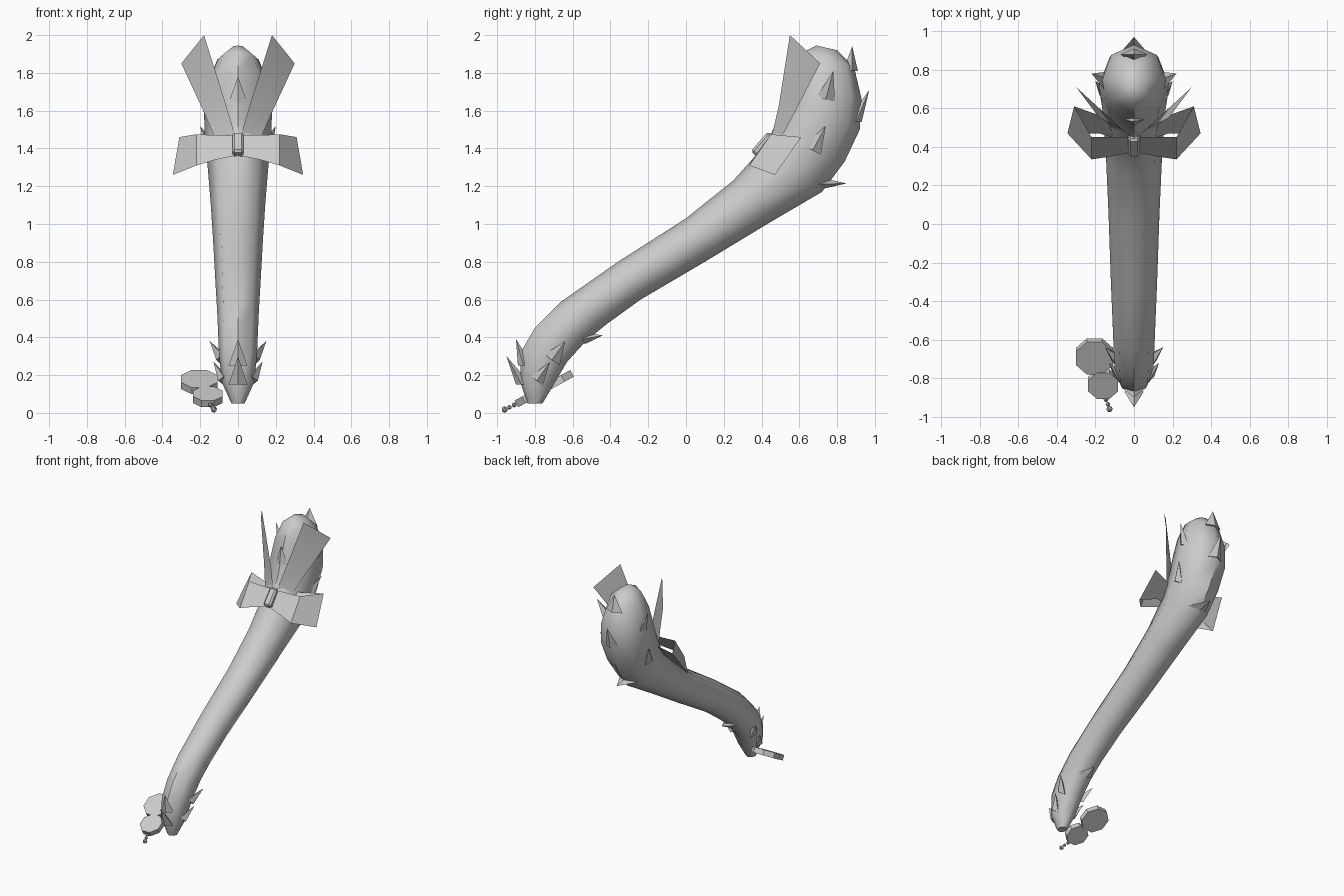
import bpy, bmesh, math
from mathutils import Vector, Matrix

cube = bpy.data.objects.get("Cube")
if cube:
    bpy.data.objects.remove(cube)

grey = bpy.data.materials.new("light_grey")
grey.use_nodes = True
grey.diffuse_color = (0.6, 0.6, 0.6, 1)
grey.node_tree.nodes["Principled BSDF"].inputs["Base Color"].default_value = grey.diffuse_color


def finish(name, bm, angle=0, closed=True):
    if closed:
        bmesh.ops.recalc_face_normals(bm, faces=bm.faces[:])
    mesh = bpy.data.meshes.new(name)
    bm.to_mesh(mesh)
    bm.free()
    mesh.materials.append(grey)
    obj = bpy.data.objects.new(name, mesh)
    bpy.context.collection.objects.link(obj)
    if angle:
        bpy.ops.object.select_all(action='DESELECT')
        obj.select_set(True)
        bpy.context.view_layer.objects.active = obj
        bpy.ops.object.shade_smooth_by_angle(angle=math.radians(angle))
    return obj


def loft(name, rows, angle, wrap=False, caps=False):
    bm = bmesh.new()
    rings = [[bm.verts.new(p) for p in row] for row in rows]
    n = len(rings[0])
    for a, b in zip(rings, rings[1:]):
        for i in range(n if wrap else n - 1):
            j = (i + 1) % n
            bm.faces.new((a[i], a[j], b[j], b[i]))
    if caps:
        bm.faces.new(rings[0])
        bm.faces.new(rings[-1])
    return finish(name, bm, angle)


# Tail body: front point, back point (y, z) and half width of each ring
sections = [
    ((-.84, .05), (-.76, .05), .035), ((-.88, .17), (-.70, .15), .085),
    ((-.87, .33), (-.63, .27), .10), ((-.80, .45), (-.53, .38), .105),
    ((-.66, .59), (-.42, .47), .11), ((-.36, .80), (-.24, .60), .12),
    ((0, 1.03), (.10, .80), .132), ((.25, 1.23), (.43, 1.0), .145),
    ((.42, 1.42), (.72, 1.17), .16), ((.49, 1.56), (.84, 1.33), .175),
    ((.53, 1.68), (.92, 1.50), .18), ((.57, 1.80), (.93, 1.66), .165),
    ((.62, 1.91), (.89, 1.83), .11), ((.69, 1.945), (.80, 1.92), .035)]
rows = []
for front, back, width in sections:
    f, b = Vector((0, *front)), Vector((0, *back))
    mid, half = (f + b) / 2, (f - b) / 2
    rows.append([mid + half * math.cos(k * math.tau / 8)
                 + Vector((width * math.sin(k * math.tau / 8), 0, 0)) for k in range(8)])
loft("tail_body", rows, 50, wrap=True, caps=True)


# Fur tufts: flattened pyramids
def tuft(name, base, tip, out, width):
    base, tip, out = Vector(base), Vector(tip), Vector(out)
    side = (tip - base).cross(out).normalized() * width
    bm = bmesh.new()
    ring = [bm.verts.new(base + d) for d in (side, out * .03, -side, out * -.05)]
    top = bm.verts.new(tip)
    for i in range(4):
        bm.faces.new((ring[i], ring[(i + 1) % 4], top))
    bm.faces.new(ring)
    finish(name, bm)


tuft("back_lower_tuft", (0, .70, 1.21), (0, .85, 1.215), (0, .5, -.86), .08)
tuft("back_middle_tuft", (0, .90, 1.54), (0, .97, 1.71), (0, 1, 0), .06)
tuft("crown_tuft", (0, .88, 1.81), (0, .88, 1.94), (0, 1, 0), .07)
tuft("front_tuft", (0, .54, 1.64), (0, .53, 1.78), (0, -1, 0), .05)
tuft("tip_front_upper_tuft", (0, -.86, .25), (0, -.90, .39), (0, -1, 0), .05)
tuft("tip_front_lower_tuft", (0, -.87, .15), (0, -.95, .30), (0, -1, 0), .05)
tuft("tip_back_tuft", (0, -.55, .39), (0, -.44, .41), (0, .5, -.86), .06)

for s, side in ((1, "left"), (-1, "right")):
    out = (s, 0, 0)
    tuft(side + "_crown_tuft", (s * .15, .74, 1.66), (s * .22, .78, 1.81), out, .05)
    tuft(side + "_neck_tuft", (s * .15, .67, 1.39), (s * .20, .74, 1.52), out, .05)
    tuft(side + "_tip_upper_tuft", (s * .085, -.71, .28), (s * .15, -.64, .38), out, .05)
    tuft(side + "_tip_lower_tuft", (s * .075, -.79, .17), (s * .13, -.72, .27), out, .04)

    # Bow loop: a ribbon band open at its top and bottom edges
    lower = [(.02, .37, 1.36), (.12, .35, 1.34), (.22, .335, 1.31),
             (.345, .47, 1.26), (.18, .47, 1.33), (.02, .42, 1.36)]
    upper = [(.02, .45, 1.47), (.12, .45, 1.47), (.22, .45, 1.475),
             (.31, .61, 1.46), (.17, .56, 1.45), (.02, .48, 1.45)]
    loft(side + "_bow_loop", [[(s * x, y, z) for x, y, z in r] for r in (lower, upper)], 35)

    # Loose ribbon end
    inner = [(.01, .45, 1.45), (.06, .49, 1.62), (.18, .55, 2.0)]
    outer = [(.11, .49, 1.43), (.175, .57, 1.58), (.30, .71, 1.85)]
    loft(side + "_ribbon_end", [[(s * x, y, z) for x, y, z in r] for r in (inner, outer)], 35)

# Bow knot
bm = bmesh.new()
bmesh.ops.create_cube(bm, size=1, matrix=Matrix.Translation((0, .415, 1.415))
                      @ Matrix.Rotation(math.radians(-41), 4, 'X')
                      @ Matrix.Diagonal((.06, .07, .14, 1)))
bmesh.ops.bevel(bm, geom=bm.edges[:], offset=.012, segments=1, affect='EDGES')
finish("bow_knot", bm)

# Flat gourd charm: two overlapping eight-sided discs
tilt = Matrix.Rotation(math.radians(29), 4, 'X')
for name, centre, radius in (("charm_large_disc", (-.205, -.687, .163), .104),
                             ("charm_small_disc", (-.16, -.83, .085), .084)):
    bm = bmesh.new()
    bmesh.ops.create_cone(bm, cap_ends=True, segments=8, radius1=radius, radius2=radius,
                          depth=.04, matrix=Matrix.Translation(centre) @ tilt
                          @ Matrix.Rotation(math.pi / 8, 4, 'Z'))
    finish(name, bm)

# Charm stalk and beads
for name, centre, radius in (("charm_stalk", (-.145, -.91, .042), .014),
                             ("charm_bead", (-.135, -.935, .03), .013),
                             ("charm_end_bead", (-.127, -.96, .018), .018)):
    bm = bmesh.new()
    bmesh.ops.create_icosphere(bm, subdivisions=1, radius=radius,
                               matrix=Matrix.Translation(centre))
    finish(name, bm)
